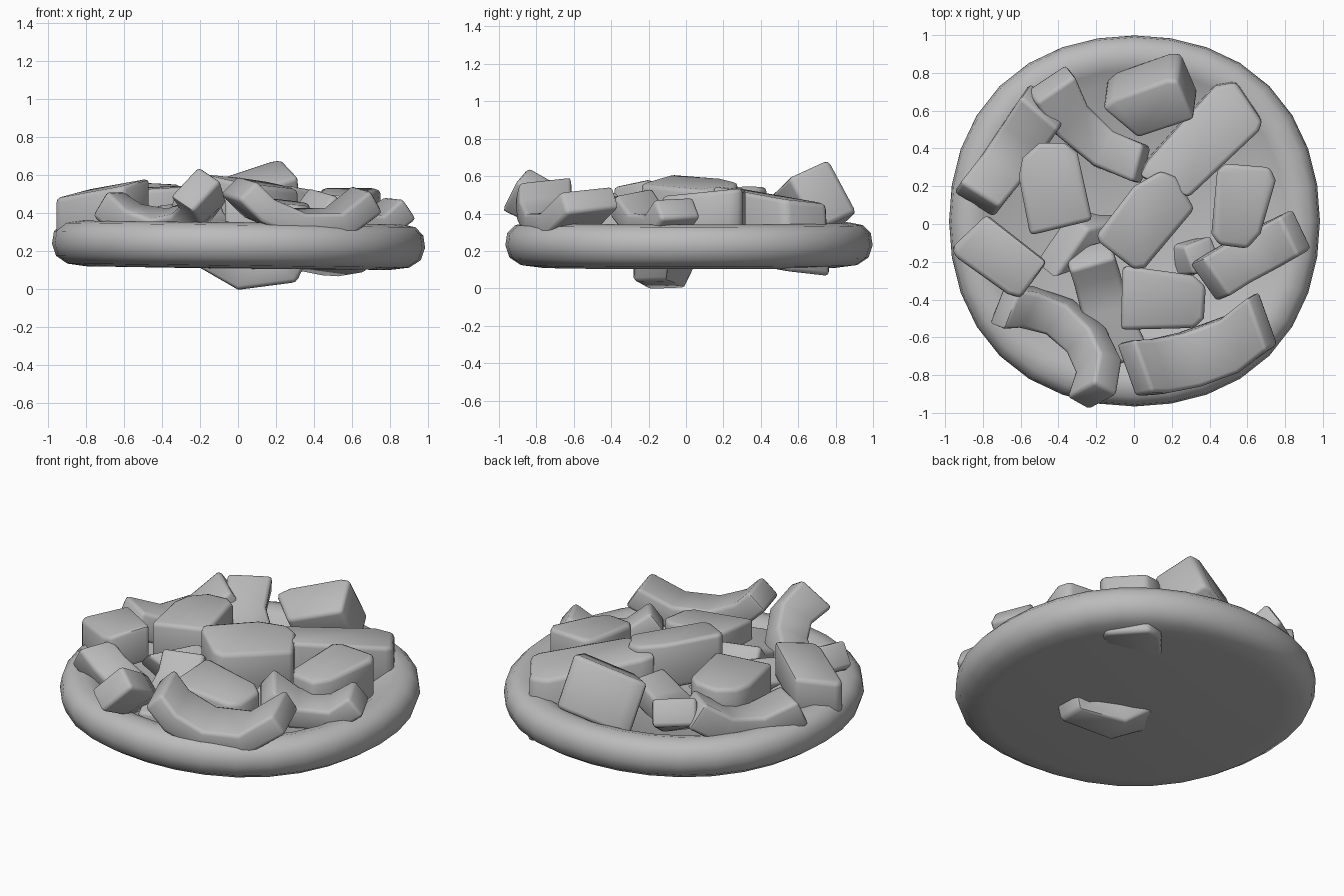
import bpy, bmesh, math
from mathutils import Vector, Matrix

cube = bpy.data.objects.get("Cube")
if cube:
    bpy.data.objects.remove(cube, do_unlink=True)

# Single clay colour for everything
clay = bpy.data.materials.new("plain_grey")
clay.use_nodes = True
grey = (0.5, 0.5, 0.5, 1)
clay.diffuse_color = grey
clay.node_tree.nodes["Principled BSDF"].inputs["Base Color"].default_value = grey


def finish(name, bm, bevel=0.0):
    """Round the hard edges, shade smooth and link the object."""
    bmesh.ops.recalc_face_normals(bm, faces=bm.faces)
    if bevel:
        hard = [e for e in bm.edges if e.calc_face_angle(0) > math.radians(42)]
        bmesh.ops.bevel(bm, geom=hard, offset=bevel, segments=2, profile=0.5,
                        affect='EDGES', clamp_overlap=True)
        bmesh.ops.recalc_face_normals(bm, faces=bm.faces)
    mesh = bpy.data.meshes.new(name)
    bm.to_mesh(mesh)
    bm.free()
    mesh.materials.append(clay)
    obj = bpy.data.objects.new(name, mesh)
    bpy.context.scene.collection.objects.link(obj)
    mesh.shade_smooth()
    mesh.set_sharp_from_angle(angle=math.radians(50))


def slab(name, outline, height, slope=(0, 0), drop=(0, 0, -.25)):
    """Flat chunk: outline on a sloping plane, extruded along drop."""
    bm = bmesh.new()
    x0, y0 = outline[0]
    top = bm.faces.new([bm.verts.new((x, y, height + slope[0] * (x - x0) + slope[1] * (y - y0)))
                        for x, y in outline])
    geom = bmesh.ops.extrude_face_region(bm, geom=[top], use_keep_orig=True)["geom"]
    verts = [v for v in geom if isinstance(v, bmesh.types.BMVert)]
    bmesh.ops.translate(bm, verts=verts, vec=drop)
    finish(name, bm, .024)


def bent(name, path, width, end_width=None, thick=.16):
    """Curved chunk: top path widened sideways, thickened square to the bend."""
    bm = bmesh.new()
    points = [Vector(p) for p in path]
    first, last = Vector(width), Vector(end_width or width)
    count = len(points) - 1
    rings = []
    for i, p in enumerate(points):
        side = first.lerp(last, i / count)
        along = points[min(i + 1, count)] - points[max(i - 1, 0)]
        down = along.cross(side).normalized() * thick
        if down.z > 0:
            down.negate()
        rings.append([bm.verts.new(v) for v in (p, p + side, p + side + down, p + down)])
    for a, b in zip(rings, rings[1:]):
        for j in range(4):
            k = (j + 1) % 4
            bm.faces.new((a[j], a[k], b[k], b[j]))
    bm.faces.new(rings[0])
    bm.faces.new(rings[-1])
    finish(name, bm, .022)


# Shallow dish with a rolled rim, slightly squared in plan
profile = [(0, .108), (.8, .112), (.9, .125), (.96, .165), (.982, .23), (.972, .295),
           (.93, .338), (.86, .352), (.8, .335), (.73, .285), (0, .26)]
bm = bmesh.new()
ring = [bm.verts.new((r, 0, z)) for r, z in profile]
edges = [bm.edges.new(pair) for pair in zip(ring, ring[1:])]
bmesh.ops.spin(bm, geom=ring + edges, cent=(0, 0, 0), axis=(0, 0, 1),
               angle=math.tau, steps=32)
bmesh.ops.remove_doubles(bm, verts=bm.verts, dist=.001)
for v in bm.verts:
    v.co.xy *= 1 + .014 * (1 - math.cos(4 * math.atan2(v.co.y, v.co.x)))
bmesh.ops.transform(bm, verts=bm.verts,
                    matrix=Matrix.Translation((0, .016, 0)) @ Matrix.Rotation(.012, 4, 'Y'))
finish("dish", bm)

# Flat chunks
slab("back_block",
     [(-.17, .61), (-.11, .66), (.17, .76), (.23, .76), (.32, .55), (.02, .45)],
     .55, (.15, .52), (.02, .15, -.28))
slab("back_right_slab",
     [(.03, .25), (.07, .33), (.43, .73), (.54, .75), (.68, .54), (.66, .49), (.29, .14)],
     .54, (-.04, -.14), (0, .02, -.385))
slab("left_inner_slab",
     [(-.59, .35), (-.5, .43), (-.37, .43), (-.3, .38), (-.22, .02), (-.55, -.06), (-.61, .25)],
     .53, (.05, .02))
slab("left_front_slab",
     [(-.96, -.12), (-.78, .05), (-.46, -.2), (-.6, -.39), (-.67, -.37), (-.95, -.17)],
     .48, (.22, .05), (0, 0, -.22))
slab("centre_slab",
     [(-.2, -.06), (0, .2), (.14, .28), (.22, .25), (.32, .08), (.06, -.23), (0, -.24),
      (-.18, -.1)],
     .61, (-.18, .06), (0, 0, -.28))
slab("front_middle_slab",
     [(-.07, -.56), (-.06, -.22), (.31, -.27), (.38, -.33), (.37, -.5), (.32, -.55)],
     .48, (-.1, .08))
slab("right_slab",
     [(.41, -.05), (.44, .28), (.48, .32), (.72, .3), (.75, .23), (.67, -.05),
      (.6, -.13), (.45, -.11)],
     .5, (0, .1))

# Curved chunks
bent("back_left_bent",
     [(-.31, .78, .56), (-.24, .62, .45), (-.11, .49, .41), (.05, .42, .46)],
     (-.21, -.14, .01), (-.05, -.2, 0))
bent("left_back_bent",
     [(-.4, .5, .54), (-.49, .37, .43), (-.59, .23, .41), (-.71, .09, .49)],
     (-.2, .17, .02), (-.21, .13, 0), .17)
bent("front_left_bent",
     [(-.61, -.35, .52), (-.5, -.37, .45), (-.36, -.43, .43), (-.24, -.55, .48),
      (-.18, -.68, .56), (-.21, -.84, .65)],
     (-.08, -.21, 0), (-.15, -.08, -.16), .16)
bent("front_inner_bent",
     [(-.34, -.25, .5), (-.31, -.34, .41), (-.27, -.5, .36), (-.15, -.76, .35)],
     (.24, .07, 0))
bent("front_right_bent",
     [(.1, -.89, .57), (.2, -.89, .47), (.36, -.86, .4), (.55, -.79, .4), (.7, -.67, .52)],
     (-.1, .28, .03), thick=.14)
bent("right_front_bent",
     [(.51, -.38, .5), (.62, -.31, .4), (.77, -.23, .39), (.87, -.17, .48)],
     (-.14, .2, .04), (-.1, .21, .01), .14)

# Deep curved chunk that pokes through the bottom of the dish
bent("deep_bent",
     [(-.42, -.29, .45), (-.2, -.21, .3), (.05, -.23, .165), (.18, -.28, .165), (.32, -.27, .43)],
     (.18, .26, .02), (-.06, .15, 0), .18)
